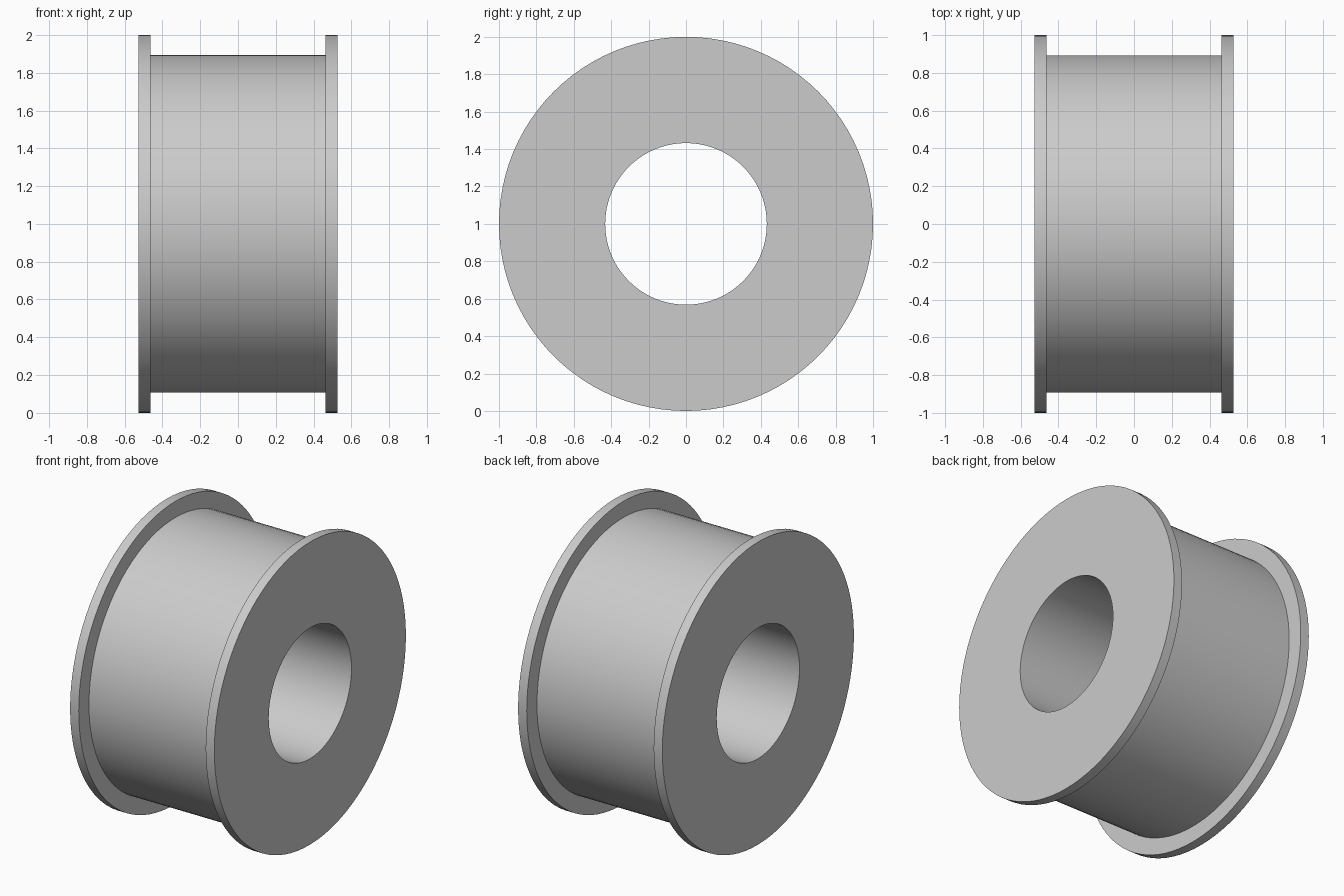
import bpy
import bmesh
from math import pi, radians
from mathutils import Vector

cube = bpy.data.objects.get("Cube")
if cube:
    bpy.data.objects.remove(cube, do_unlink=True)

# Main dimensions
SEGMENTS = 96
FLANGE_RADIUS, DRUM_RADIUS, BORE_RADIUS = 1.0, 0.893, 0.432
HALF_WIDTH, HALF_DRUM = 0.527, 0.464

grey = bpy.data.materials.new("plain grey")
grey.use_nodes = True
colour = (0.6, 0.6, 0.6, 1)
grey.diffuse_color = colour
grey.node_tree.nodes["Principled BSDF"].inputs["Base Color"].default_value = colour

# Half cross-section as (x, radius), mirrored to give the closed flanged profile
half = [(HALF_WIDTH, BORE_RADIUS), (HALF_WIDTH, FLANGE_RADIUS),
        (HALF_DRUM, FLANGE_RADIUS), (HALF_DRUM, DRUM_RADIUS)]
profile = half + [(-x, r) for x, r in reversed(half)]

# Flanged spool: profile revolved about the horizontal bore axis
bm = bmesh.new()
verts = [bm.verts.new((x, 0, r)) for x, r in profile]
edges = [bm.edges.new((v, verts[i - 1])) for i, v in enumerate(verts)]
bmesh.ops.spin(bm, geom=verts + edges, cent=(0, 0, 0), axis=Vector((1, 0, 0)),
               angle=2 * pi, steps=SEGMENTS, use_merge=True)
bmesh.ops.remove_doubles(bm, verts=bm.verts, dist=0.0001)
bmesh.ops.recalc_face_normals(bm, faces=bm.faces)
bmesh.ops.translate(bm, verts=bm.verts, vec=(0, 0, FLANGE_RADIUS))

mesh = bpy.data.meshes.new("flanged_spool")
bm.to_mesh(mesh)
bm.free()
mesh.materials.append(grey)
spool = bpy.data.objects.new("flanged_spool", mesh)
bpy.context.collection.objects.link(spool)

# Smooth round walls, crisp rims
bpy.ops.object.select_all(action="DESELECT")
spool.select_set(True)
bpy.context.view_layer.objects.active = spool
bpy.ops.object.shade_smooth_by_angle(angle=radians(30))
